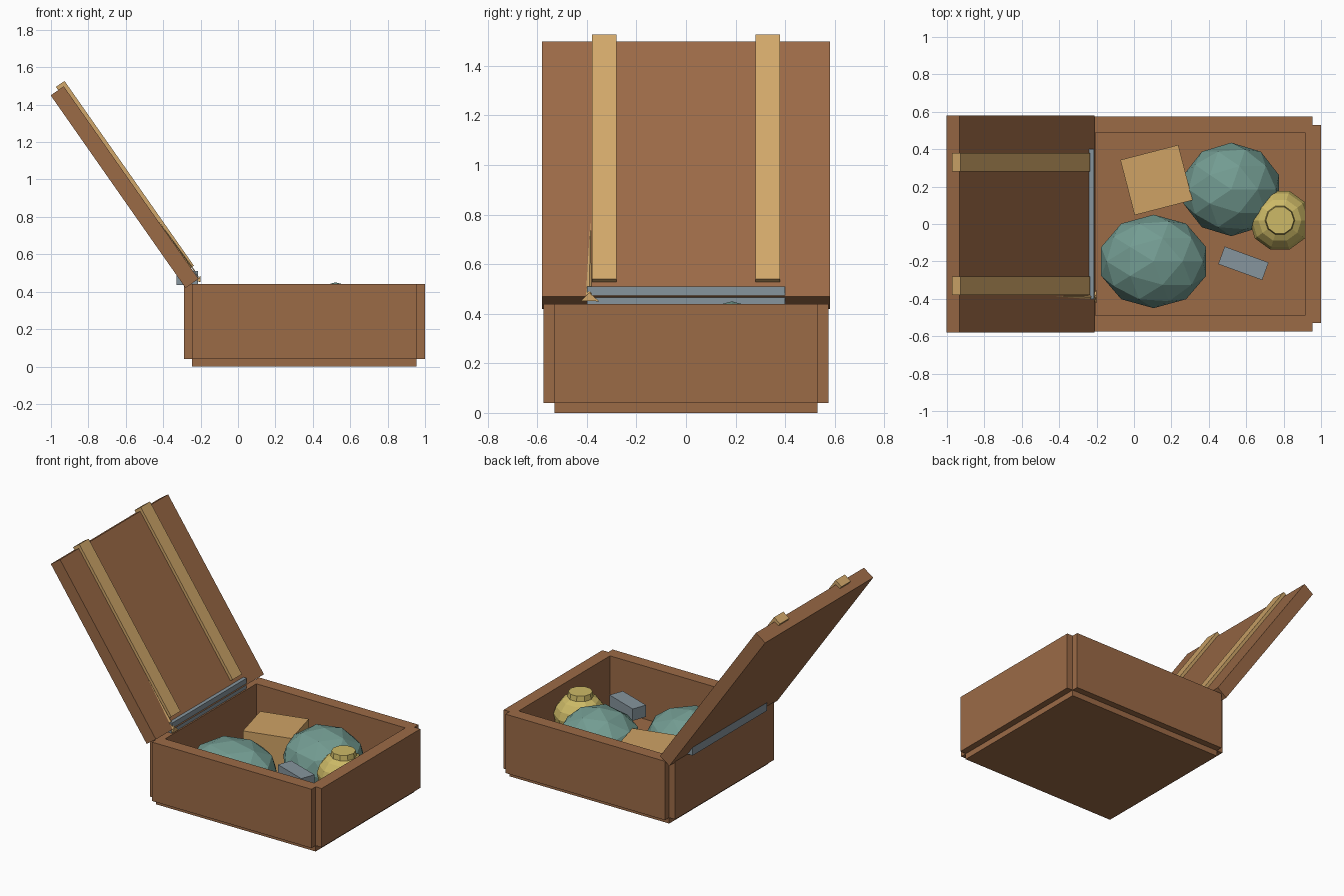
import bpy, bmesh
from math import radians, sin, cos, tau
from mathutils import Vector

if "Cube" in bpy.data.objects:
    bpy.data.objects.remove(bpy.data.objects["Cube"])


def material(name, *rgb):
    m = bpy.data.materials.new(name)
    m.use_nodes = True
    color = (*rgb, 1)
    m.diffuse_color = color
    m.node_tree.nodes["Principled BSDF"].inputs["Base Color"].default_value = color
    return m


wood = material("brown wood", .33, .145, .062)
pale = material("pale wood", .64, .39, .145)
card = material("tan wood", .62, .36, .13)
stone = material("sea green", .17, .33, .285)
steel = material("grey steel", .24, .30, .34)
gold = material("gold", .61, .49, .135)


def finish(bm, name, mat):
    bmesh.ops.recalc_face_normals(bm, faces=bm.faces)
    mesh = bpy.data.meshes.new(name)
    bm.to_mesh(mesh)
    bm.free()
    mesh.materials.append(mat)
    ob = bpy.data.objects.new(name, mesh)
    bpy.context.collection.objects.link(ob)
    return ob


def box(name, mat, size, loc, rot=(0, 0, 0)):
    bm = bmesh.new()
    bmesh.ops.create_cube(bm, size=1)
    bmesh.ops.scale(bm, vec=size, verts=bm.verts)
    ob = finish(bm, name, mat)
    ob.location = loc
    ob.rotation_euler = rot
    return ob


def span(name, mat, x, y, z):
    lo, hi = zip(x, y, z)
    lo, hi = Vector(lo), Vector(hi)
    return box(name, mat, hi - lo, (lo + hi) / 2)


# Chest: floor board and four overlapping walls
span("floor", wood, (-.245, .955), (-.53, .53), (0, .08))
span("front_wall", wood, (-.245, .955), (-.575, -.49), (.04, .44))
span("back_wall", wood, (-.245, .955), (.49, .575), (.04, .44))
span("hinge_wall", wood, (-.29, -.205), (-.53, .53), (.04, .44))
span("end_wall", wood, (.915, 1), (-.53, .53), (.04, .44))
span("hinge", steel, (-.33, -.215), (-.4, .4), (.435, .51))

# Open lid, measured along its slope and its normal
tilt = radians(55)
slope = Vector((-cos(tilt), 0, sin(tilt)))
normal = Vector((sin(tilt), 0, cos(tilt)))


def lid_board(name, mat, along, y, out):
    middle = slope * sum(along) / 2 + normal * sum(out) / 2
    middle.y = sum(y) / 2
    box(name, mat, (along[1] - along[0], y[1] - y[0], out[1] - out[0]),
        middle, (0, tilt, 0))


lid_board("lid", wood, (.505, 1.762), (-.58, .58), (.011, .096))
lid_board("front_slat", pale, (.577, 1.783), (-.38, -.28), (.06, .116))
lid_board("back_slat", pale, (.577, 1.783), (.28, .38), (.06, .116))


# Thin wooden sliver lying against the lid, with a flared foot
def hull(name, mat, points):
    bm = bmesh.new()
    for p in points:
        bm.verts.new(p)
    bmesh.ops.convex_hull(bm, input=bm.verts)
    finish(bm, name, mat)


hull("lid_sliver", pale, [(-.43, -.385, .785), (-.2, -.405, .46),
                          (-.2, -.38, .46), (-.22, -.39, .5)])
hull("sliver_foot", pale, [(-.2, -.425, .452), (-.2, -.35, .45),
                           (-.2, -.39, .485), (-.23, -.39, .46)])


# Faceted stones
def boulder(name, size, loc):
    bm = bmesh.new()
    bmesh.ops.create_icosphere(bm, subdivisions=2, radius=1)
    bmesh.ops.scale(bm, vec=size, verts=bm.verts)
    finish(bm, name, stone).location = loc


boulder("back_stone", (.268, .25, .225), (.52, .185, .225))
boulder("front_stone", (.295, .25, .2), (.105, -.2, .2))

# Loose blocks
box("wooden_block", card, (.32, .305, .265), (.12, .235, .2125), (0, 0, radians(14.5)))
box("metal_bar", steel, (.25, .1, .08), (.585, -.21, .295), (0, 0, radians(-20)))

# Stepped gold pot
profile = [(.09, .08), (.15, .2), (.165, .28), (.15, .33), (.115, .375), (.08, .395), (.075, .43)]
sides = 10
bm = bmesh.new()
rings = [[bm.verts.new((r * cos(tau * i / sides), r * sin(tau * i / sides), z))
          for i in range(sides)] for r, z in profile]
for a, b in zip(rings, rings[1:]):
    for i in range(sides):
        j = (i + 1) % sides
        bm.faces.new((a[i], a[j], b[j], b[i]))
bm.faces.new(rings[0])
bm.faces.new(rings[-1])
finish(bm, "gold_pot", gold).location = (.78, .02, 0)
